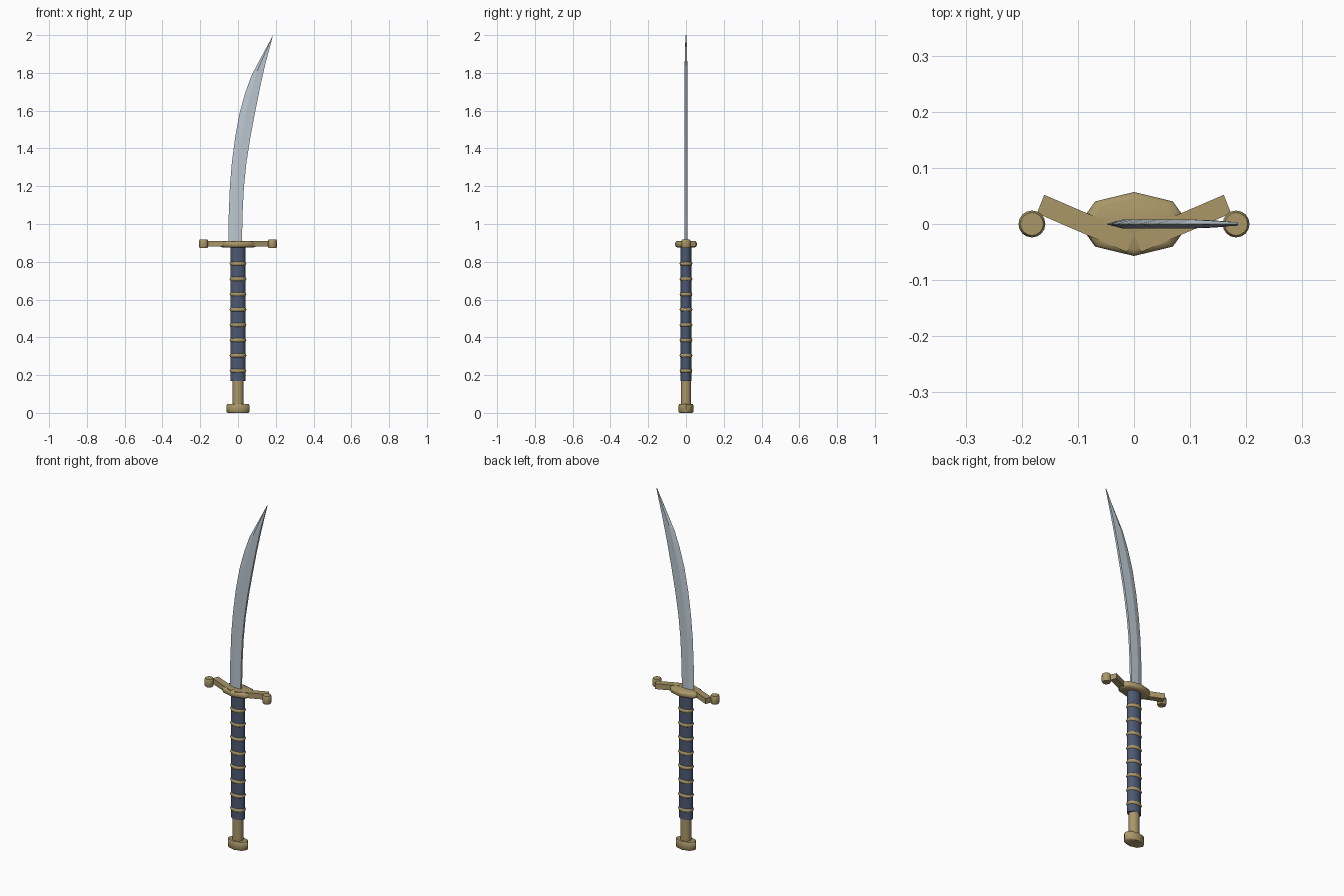
import bpy, bmesh, math
from mathutils import Matrix

if "Cube" in bpy.data.objects:
    bpy.data.objects.remove(bpy.data.objects["Cube"])


def material(name, rgb):
    m = bpy.data.materials.new(name)
    m.diffuse_color = (*rgb, 1)
    m.use_nodes = True
    m.node_tree.nodes["Principled BSDF"].inputs["Base Color"].default_value = m.diffuse_color
    return m


GOLD = material("brass", (0.40, 0.31, 0.14))
BLUE = material("blue_wrap", (0.075, 0.10, 0.17))
STEEL = material("steel", (0.50, 0.57, 0.62))


def finish(name, bm, mat, angle=None):
    bmesh.ops.recalc_face_normals(bm, faces=bm.faces[:])
    mesh = bpy.data.meshes.new(name)
    bm.to_mesh(mesh)
    bm.free()
    mesh.materials.append(mat)
    ob = bpy.data.objects.new(name, mesh)
    bpy.context.collection.objects.link(ob)
    if angle:
        bpy.ops.object.select_all(action='DESELECT')
        bpy.context.view_layer.objects.active = ob
        ob.select_set(True)
        bpy.ops.object.shade_smooth_by_angle(angle=math.radians(angle))
    return ob


def skin(bm, rings):
    """Bridge a list of closed point rings and cap both ends."""
    vs = [[bm.verts.new(p) for p in r] for r in rings]
    n = len(vs[0])
    for a, b in zip(vs, vs[1:]):
        for i in range(n):
            j = (i + 1) % n
            bm.faces.new((a[i], a[j], b[j], b[i]))
    bm.faces.new(vs[0][::-1])
    bm.faces.new(vs[-1])


def lathe(name, profile, rx, ry, sides, mat, x=0, angle=50):
    """Oval turned part: profile is (scale, z) pairs."""
    bm = bmesh.new()
    rings = []
    for s, z in profile:
        rings.append([(x + rx * s * math.cos(2 * math.pi * i / sides),
                       ry * s * math.sin(2 * math.pi * i / sides), z)
                      for i in range(sides)])
    skin(bm, rings)
    return finish(name, bm, mat, angle)


# Pommel, end rod and wrapped grip
lathe("pommel", [(0.9, 0), (1, 0.006), (1, 0.04), (0.9, 0.047)], 0.062, 0.039, 8, GOLD)
lathe("grip_end_rod", [(1, 0.04), (1, 0.18)], 0.029, 0.027, 12, GOLD)
lathe("grip", [(1, 0.17), (1, 0.885)], 0.04, 0.028, 12, BLUE)

# Raised bands around the grip
for k in range(8):
    z = 0.223 + 0.081 * k
    lathe(f"grip_band_{k + 1}",
          [(0.85, z - 0.011), (0.97, z - 0.008), (1.06, z), (0.97, z + 0.008), (0.85, z + 0.011)],
          0.042, 0.032, 12, GOLD, angle=60)

# Guard disc
lathe("guard_disc", [(0.8, 0.875), (0.95, 0.88), (1, 0.887), (1, 0.899), (0.95, 0.906), (0.8, 0.91)],
      0.098, 0.057, 8, GOLD)

# Swept guard arms and end knobs, left and right
for side, label in ((-1, "left"), (1, "right")):
    outline = [(0.0, -0.017), (0.013, -0.05), (0.173, 0.019), (0.16, 0.052)]
    bm = bmesh.new()
    skin(bm, [[(side * px, py, z) for px, py in outline] for z in (0.88, 0.911)])
    finish(f"guard_arm_{label}", bm, GOLD)
    lathe(f"guard_knob_{label}",
          [(0.85, 0.872), (1, 0.879), (1, 0.911), (0.85, 0.918)],
          0.024, 0.024, 16, GOLD, x=side * 0.182)

# Curved blade: (cutting edge x, edge z, spine x, spine z, half thickness)
stations = [
    (-0.050, 0.90, 0.021, 0.90, 0.008),
    (-0.049, 1.05, 0.024, 1.05, 0.008),
    (-0.043, 1.20, 0.031, 1.19, 0.008),
    (-0.032, 1.33, 0.044, 1.32, 0.008),
    (-0.015, 1.46, 0.064, 1.45, 0.008),
    (0.009, 1.59, 0.088, 1.58, 0.008),
    (0.040, 1.70, 0.114, 1.71, 0.008),
    (0.073, 1.79, 0.143, 1.84, 0.008),
    (0.1845, 1.998, 0.1855, 2.0, 0.003),
]
bm = bmesh.new()
rings = []
for ex, ez, sx, sz, t in stations:
    rx, rz = ex + (sx - ex) * 0.4, ez + (sz - ez) * 0.4
    rings.append([(ex, 0, ez), (rx, -t, rz), (sx, -t * 0.8, sz), (sx, t * 0.8, sz), (rx, t, rz)])
skin(bm, rings)
finish("blade", bm, STEEL)
